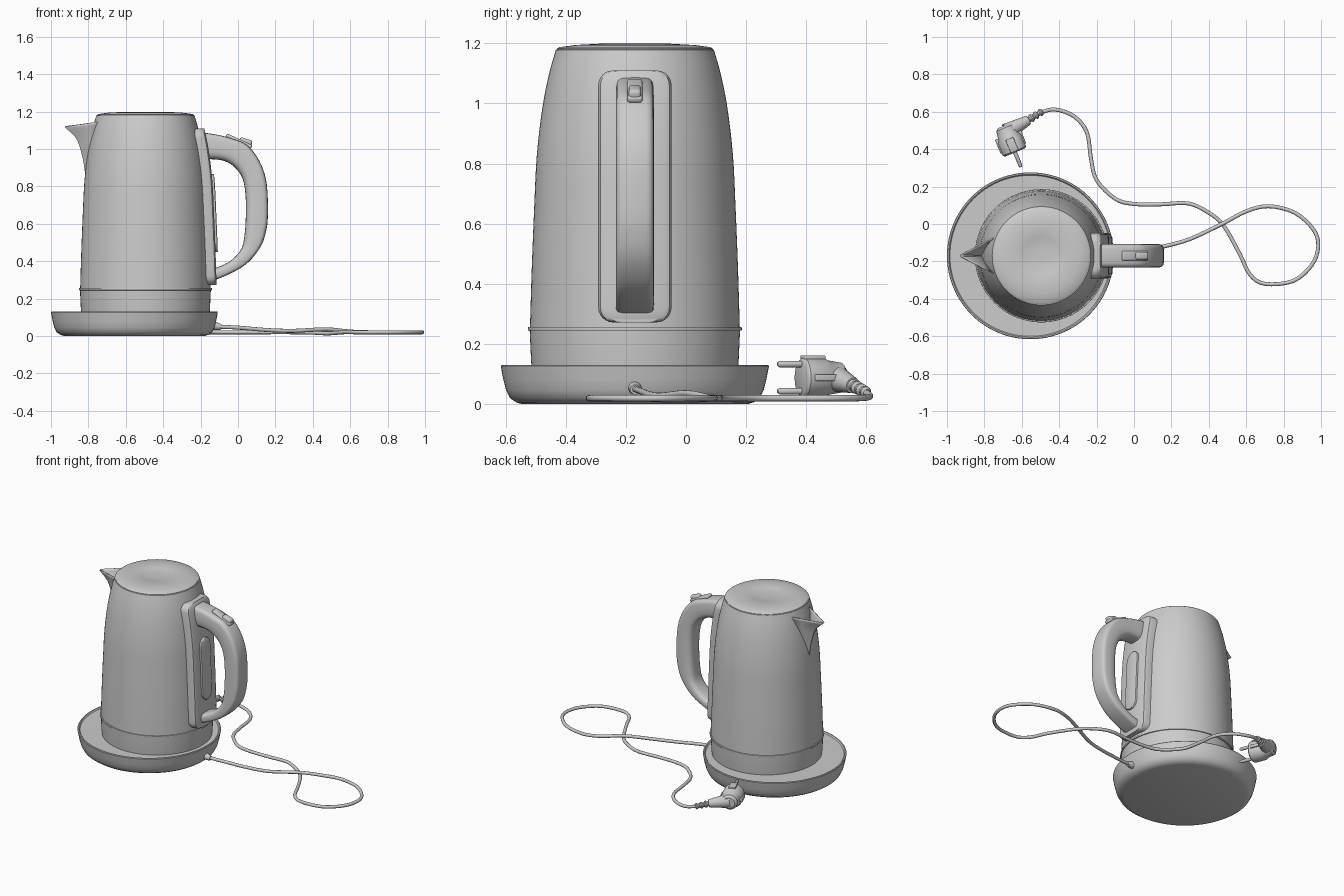
import bpy, bmesh, math
from mathutils import Vector, Matrix

if "Cube" in bpy.data.objects:
    bpy.data.objects.remove(bpy.data.objects["Cube"])

KX, KY = -0.495, -0.17          # kettle axis


def finish(name, bm, angle=35):
    bmesh.ops.recalc_face_normals(bm, faces=bm.faces)
    me = bpy.data.meshes.new(name)
    bm.to_mesh(me)
    bm.free()
    ob = bpy.data.objects.new(name, me)
    bpy.context.collection.objects.link(ob)
    bpy.ops.object.select_all(action='DESELECT')
    ob.select_set(True)
    bpy.context.view_layer.objects.active = ob
    bpy.ops.object.shade_smooth_by_angle(angle=math.radians(angle))
    return ob


def loft(name, rows, closed=True, cap=True, angle=35):
    """Skin a list of equally long cross-sections."""
    bm = bmesh.new()
    vs = [[bm.verts.new(p) for p in r] for r in rows]
    n = len(rows[0])
    for a, b in zip(vs, vs[1:]):
        for i in range(n if closed else n - 1):
            j = (i + 1) % n
            bm.faces.new((a[i], a[j], b[j], b[i]))
    if cap:
        bm.faces.new(vs[0])
        bm.faces.new(vs[-1])
    return finish(name, bm, angle)


def lathe(name, profile, start, direction=(0, 0, 1), n=64):
    """Turn (radius, height) points about an axis; ends are capped."""
    q = Vector(direction).to_track_quat('Z', 'Y')
    o = Vector(start)
    rows = [[o + q @ Vector((r * math.cos(2 * math.pi * k / n),
                             r * math.sin(2 * math.pi * k / n), h)) for k in range(n)]
            for r, h in profile]
    return loft(name, rows)


def rod(name, a, b, r1, r2, n=20):
    d = Vector(b) - Vector(a)
    return lathe(name, [(r1, 0), (r2, d.length)], a, d, n)


def box(name, loc, size, rot, bevel):
    bm = bmesh.new()
    bmesh.ops.create_cube(bm, size=1, matrix=Matrix.LocRotScale(None, None, Vector(size)))
    bmesh.ops.bevel(bm, geom=bm.edges[:], offset=bevel, segments=3, affect='EDGES', profile=0.5)
    ob = finish(name, bm)
    ob.location, ob.rotation_euler = loc, rot
    return ob


def smooth(pts, n):
    """Catmull-Rom through points of any dimension."""
    p = [Vector(v) for v in pts]
    p = [p[0] * 2 - p[1]] + p + [p[-1] * 2 - p[-2]]
    out = []
    for a, b, c, d in zip(p, p[1:], p[2:], p[3:]):
        for k in range(n):
            t = k / n
            out.append((b * 2 + (c - a) * t + (a * 2 - b * 5 + c * 4 - d) * t * t
                        + (b * 3 - a - c * 3 + d) * t ** 3) / 2)
    return out + [p[-2]]


# power base with raised rim
lathe("power_base", [(0.375, 0.0), (0.395, 0.006), (0.415, 0.02), (0.428, 0.045), (0.437, 0.08),
                     (0.446, 0.126), (0.443, 0.13), (0.436, 0.13), (0.43, 0.122), (0.1, 0.118)],
      (-0.554, KY, 0), n=96)
rod("cable_inlet", (-0.16, KY, 0.06), (-0.09, KY, 0.048), 0.028, 0.016)

# kettle foot and decorative ring
lathe("kettle_foot", [(0.342, 0.116), (0.345, 0.14), (0.35, 0.25)], (KX, KY, 0), n=96)
lathe("foot_ring", [(0.34, 0.243), (0.355, 0.245), (0.356, 0.25), (0.355, 0.256), (0.34, 0.258)],
      (KX, KY, 0), n=96)

# kettle body
body = smooth([(0.349, 0.25), (0.343, 0.45), (0.335, 0.65), (0.326, 0.83), (0.307, 0.99),
               (0.285, 1.1), (0.263, 1.178)], 4)


def body_r(z):
    for a, b in zip(body, body[1:]):
        if z <= b[1]:
            return a[0] + (b[0] - a[0]) * (z - a[1]) / (b[1] - a[1])
    return body[-1][0]


lathe("kettle_body", [tuple(p) for p in body] + [(0.257, 1.18)], (KX, KY, 0), n=96)
lathe("lid", [(0.259, 1.17), (0.259, 1.182), (0.252, 1.187), (0.2, 1.194), (0.11, 1.199),
              (0.105, 1.197), (0.02, 1.197)], (KX, KY, 0), n=96)

# pointed spout, an open V-shaped shell
rows = []
for x, z, w in smooth([(-0.815, 0.87, 0.006), (-0.832, 0.96, 0.04), (-0.868, 1.055, 0.078),
                       (-0.937, 1.118, 0.1)], 5):
    t = (z - 0.87) / 0.25
    zw = z + 0.03 * t
    wall = KX - math.sqrt(body_r(zw) ** 2 - w * w) + 0.012
    rows.append([(wall + (x - wall) * (1 - abs(s)), KY + w * s, zw + (z - zw) * (1 - abs(s)))
                 for s in (-1, -0.66, -0.33, -0.06, 0.06, 0.33, 0.66, 1)])
spout = loft("spout", rows, closed=False, cap=False)
sol = spout.modifiers.new("thickness", 'SOLIDIFY')
sol.thickness, sol.offset = 0.007, 0


# upright plates that follow the body wall
def plate(name, z0, z1, hw, corner, lift, chamfer, back):
    zs = [(z0 + corner * (1 - math.cos(a)), hw - corner * (1 - math.sin(a)))
          for a in [math.radians(d) for d in range(0, 91, 15)]]
    mid = [(z0 + corner + (z1 - z0 - 2 * corner) * k / 16, hw) for k in range(1, 16)]
    zs = zs + mid + [(z0 + z1 - z, w) for z, w in reversed(zs)]
    out = []
    for z, w in zs:
        x = KX + body_r(z)
        c = min(chamfer, w * 0.5)
        half = [(x - back, w), (x + lift - chamfer, w), (x + lift - chamfer * 0.3, w - c * 0.3),
                (x + lift, w - c)]
        sec = [(px, -py) for px, py in half] + [(px, py) for px, py in reversed(half)]
        out.append([(px, KY + py, z) for px, py in sec])
    return loft(name, out)


plate("handle_mount", 0.272, 1.11, 0.122, 0.05, 0.032, 0.025, 0.06)
plate("water_gauge", 0.45, 0.865, 0.052, 0.05, 0.044, 0.008, 0.02)

# handle grip: paired outer and inner contour points (xo, zo, xi, zi)
grip = smooth([(-0.21, 1.09, -0.23, 0.945), (-0.12, 1.078, -0.135, 0.945), (-0.03, 1.055, -0.07, 0.935),
               (0.05, 1.02, -0.015, 0.9), (0.115, 0.935, 0.025, 0.84), (0.153, 0.82, 0.04, 0.755),
               (0.16, 0.65, 0.042, 0.65), (0.15, 0.56, 0.036, 0.55), (0.12, 0.475, 0.02, 0.47),
               (0.045, 0.385, -0.03, 0.41), (-0.06, 0.325, -0.09, 0.375), (-0.15, 0.29, -0.17, 0.35)], 3)


def sgn_pow(v, e):
    return math.copysign(abs(v) ** e, v)


rows = []
for xo, zo, xi, zi in grip:
    o, i = Vector((xo, KY, zo)), Vector((xi, KY, zi))
    sec = []
    for k in range(24):
        a = 2 * math.pi * k / 24
        s, c = math.sin(a), math.cos(a)
        e = 0.4 if s > 0 else 0.65
        sec.append((o + i) / 2 + (o - i) / 2 * sgn_pow(s, e) + Vector((0, 0.063 * sgn_pow(c, e), 0)))
    rows.append(sec)
loft("handle_grip", rows, angle=45)

# lid release button
tilt = math.radians(25)
box("button_plate", (0.005, KY, 1.042), (0.15, 0.05, 0.022), (0, tilt, 0), 0.008)
box("button_tab", (0.04, KY, 1.035), (0.07, 0.042, 0.04), (0, math.radians(18), 0), 0.012)

# looping power cable
path = smooth([(-0.11, -0.17, 0.05), (0.0, -0.155, 0.045), (0.16, -0.12, 0.032), (0.3, -0.08, 0.028),
               (0.47, 0.0, 0.036), (0.6, 0.068, 0.024), (0.72, 0.095, 0.02), (0.86, 0.06, 0.02),
               (0.96, -0.03, 0.02), (0.985, -0.12, 0.02), (0.95, -0.22, 0.02), (0.85, -0.305, 0.02),
               (0.7, -0.32, 0.02), (0.62, -0.27, 0.02), (0.565, -0.16, 0.02), (0.48, -0.01, 0.014),
               (0.4, 0.06, 0.018), (0.29, 0.11, 0.02), (0.14, 0.105, 0.02), (0.0, 0.107, 0.02),
               (-0.1, 0.135, 0.02), (-0.2, 0.235, 0.02), (-0.23, 0.35, 0.02), (-0.252, 0.49, 0.02),
               (-0.32, 0.575, 0.02), (-0.42, 0.612, 0.025), (-0.5, 0.597, 0.04)], 4)
rows = []
for k, p in enumerate(path):
    d = (path[min(k + 1, len(path) - 1)] - path[max(k - 1, 0)]).normalized()
    side = d.cross(Vector((0, 0, 1))).normalized()
    up = side.cross(d)
    rows.append([p + (side * math.cos(a) + up * math.sin(a)) * 0.0105
                 for a in [2 * math.pi * j / 12 for j in range(12)]])
loft("power_cable", rows, angle=60)

# angled two-pin plug
face, d = Vector((-0.637, 0.385, 0.088)), Vector((0.38, -0.925, 0)).normalized()
side = Vector((-d.y, d.x, 0))
lathe("plug_body", [(0.055, -0.003), (0.062, 0), (0.067, 0.006), (0.067, 0.075), (0.058, 0.09),
                    (0.05, 0.14), (0.035, 0.152)], face, -d, 32)
for s, n in ((-1, "lower"), (1, "upper")):
    pin = face + Vector((0, 0, 0.045 * s))
    lathe("plug_pin_" + n, [(0.0105, -0.01), (0.0105, 0.08), (0.006, 0.087)], pin, d, 16)
yaw = math.atan2(d.y, d.x)
box("plug_top_ridge", face - d * 0.04 + Vector((0, 0, 0.066)), (0.075, 0.045, 0.016), (0, 0, yaw), 0.004)
for s, n in ((-1, "left"), (1, "right")):
    box("plug_rib_" + n, face - d * 0.06 + side * 0.064 * s, (0.08, 0.02, 0.022), (0, 0, yaw), 0.004)
rod("plug_neck", face - d * 0.115, (-0.565, 0.556, 0.062), 0.047, 0.026, 24)

# ribbed strain relief
a, b = Vector((-0.58, 0.547, 0.066)), Vector((-0.49, 0.602, 0.038))
length = (b - a).length
lathe("strain_relief", [((0.024 if k % 4 in (1, 2) else 0.017) - 0.005 * k / 15, length * k / 15)
                        for k in range(16)], a, b - a, 16)
